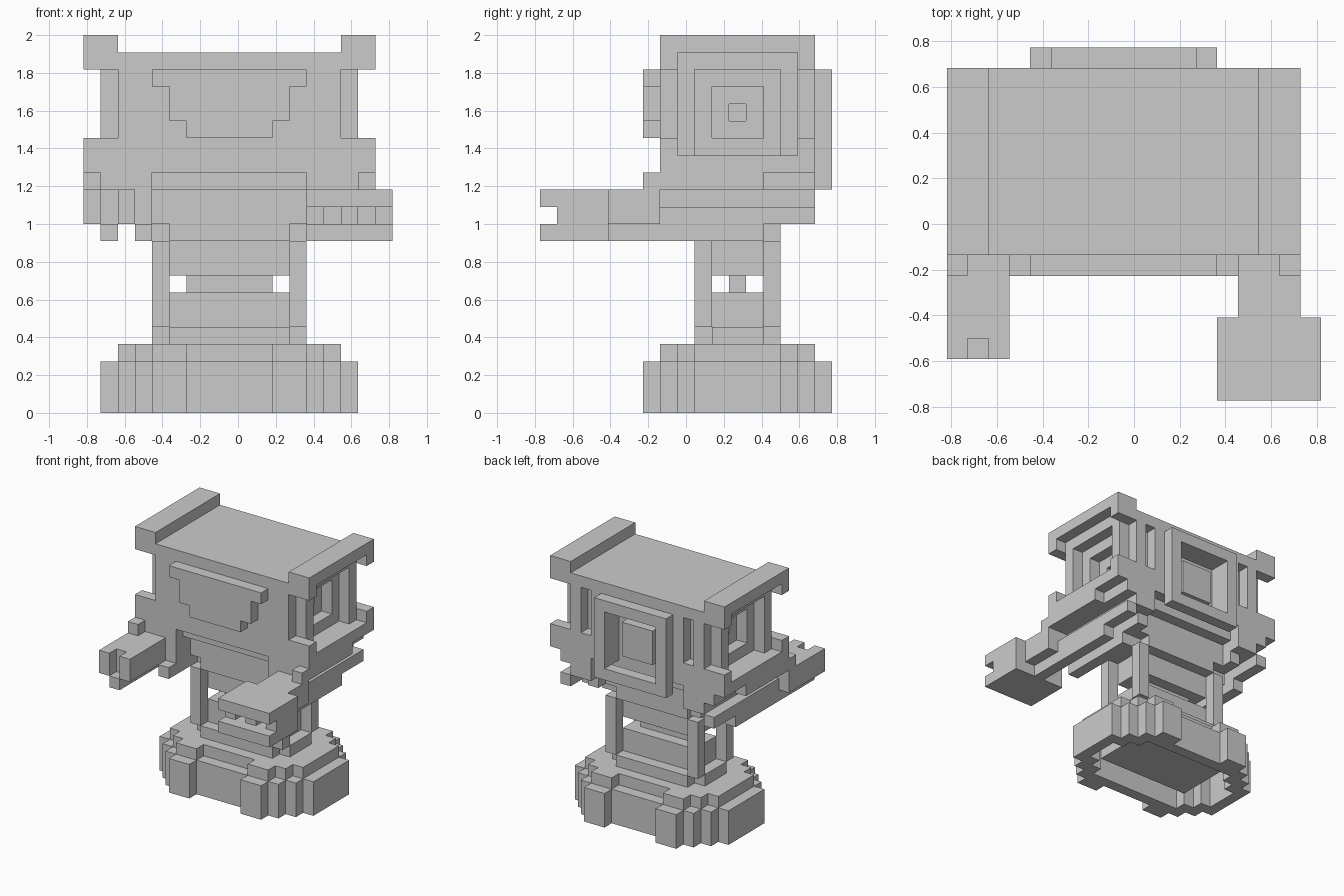
import bpy
import bmesh

cube = bpy.data.objects.get("Cube")
if cube:
    bpy.data.objects.remove(cube, do_unlink=True)

UNIT = 1 / 11        # edge of one block
Y_SHIFT = -2.5       # grid row zero in blocks

grey = bpy.data.materials.new("plain grey")
grey.use_nodes = True
COLOUR = (0.6, 0.6, 0.6, 1)
grey.diffuse_color = COLOUR
grey.node_tree.nodes["Principled BSDF"].inputs["Base Color"].default_value = COLOUR


def cells(x, y, z):
    """All grid cells inside a box given as three (low, high) ranges."""
    return {(i, j, k) for i in range(*x) for j in range(*y) for k in range(*z)}


def mirrored(block):
    """Reflect cells about the body's middle plane."""
    return {(-2 - i, j, k) for i, j, k in block}


def both(x, y, z):
    block = cells(x, y, z)
    return block | mirrored(block)


def wide(half, y, z):
    """Box centred on the body, reaching from -half - 1 to half."""
    return cells((-half - 1, half), y, z)


def build(name, block):
    """Turn a set of cells into a mesh of its exposed faces."""
    bm = bmesh.new()
    corners = {}

    def vert(p):
        if p not in corners:
            x, y, z = p
            corners[p] = bm.verts.new((x * UNIT, (y + Y_SHIFT) * UNIT, z * UNIT))
        return corners[p]

    for cell in block:
        for axis in range(3):
            u, v = (axis + 1) % 3, (axis + 2) % 3
            for side in (0, 1):
                near = list(cell)
                near[axis] += 2 * side - 1
                if tuple(near) in block:
                    continue
                loop = []
                for a, b in ((0, 0), (1, 0), (1, 1), (0, 1)):
                    p = list(cell)
                    p[axis] += side
                    p[u] += a
                    p[v] += b
                    loop.append(vert(tuple(p)))
                bm.faces.new(loop if side else loop[::-1])
    mesh = bpy.data.meshes.new(name)
    bm.to_mesh(mesh)
    bm.free()
    mesh.materials.append(grey)
    obj = bpy.data.objects.new(name, mesh)
    bpy.context.collection.objects.link(obj)


def stepped(half, y, z, steps):
    """Oval slab with staircase corners."""
    out = set()
    for i in range(steps):
        out |= wide(half - i, (y[0] - i, y[1] + i), z)
    return out


# Base: a hollow ring with recessed front and back, a core inside, an upper tier
base = stepped(7, (3, 8), (0, 3), 4)
base -= wide(2, (0, 1), (0, 3)) | wide(2, (10, 11), (0, 3))
base -= stepped(6, (4, 7), (0, 3), 3)
build("base", base)
build("base_core", wide(4, (3, 8), (1, 3)))
tier = stepped(6, (3, 8), (3, 4), 3)
build("base_tier", tier - wide(2, (1, 2), (3, 4)) - wide(2, (9, 10), (3, 4)))

# Pedestal: cross-shaped ends, two blocks joined by a thin neck, corner posts
for part, z in (("footing", (4, 5)), ("pedestal_cap", (10, 11))):
    build(part, wide(3, (3, 8), z) | wide(4, (4, 7), z))
build("lower_block", wide(3, (4, 7), (5, 7)))
build("neck", wide(2, (5, 6), (7, 8)))
build("upper_block", wide(3, (4, 7), (8, 10)))
build("corner_posts", both((3, 4), (3, 4), (5, 10)) | both((3, 4), (7, 8), (5, 10)))

# Underside of the body, stepping inward between rails
build("under_block", wide(4, (3, 8), (11, 12)))
build("under_slab", wide(6, (1, 10), (12, 13)) - wide(4, (1, 3), (12, 13))
      - wide(4, (8, 10), (12, 13)))
build("outer_rails", both((6, 7), (1, 10), (11, 12)))
build("inner_rails", both((4, 5), (0, 7), (10, 11)) | both((4, 5), (1, 9), (11, 12)))
build("lower_body", wide(7, (1, 10), (13, 14)) - wide(4, (1, 2), (13, 14))
      - wide(4, (9, 10), (13, 14)))
build("shoulder_rails", both((7, 8), (0, 7), (13, 14)))

# Head: a box carved by stepped side windows, corner recesses and back openings
head = wide(8, (1, 10), (14, 22)) - wide(6, (1, 10), (21, 22))
head -= both((7, 8), (1, 10), (16, 20))
head -= both((7, 8), (2, 9), (15, 21))
head -= both((6, 7), (1, 2), (16, 20)) | both((6, 7), (9, 10), (16, 20))
head -= both((6, 7), (3, 8), (15, 20))
head -= both((5, 6), (4, 7), (16, 19))
head -= both((4, 5), (5, 6), (17, 18))
head -= both((4, 5), (9, 10), (16, 20))
head -= wide(2, (9, 10), (14, 19))
head |= wide(1, (9, 10), (15, 18))
build("head", head)

# Back frame and stepped front plate
build("back_frame", wide(3, (10, 11), (13, 20)) - wide(2, (10, 11), (14, 19)))
build("front_plate", wide(4, (0, 1), (19, 20)) | wide(3, (0, 1), (17, 19))
      | wide(2, (0, 1), (16, 17)))

# Right arm with a notched tip and a rail beneath
arm = cells((-9, -6), (-4, 1), (11, 13)) | cells((-8, -7), (-4, 7), (10, 11))
build("right_arm", arm - cells((-8, -7), (-4, -3), (11, 13)))

# Left arm with a rail beneath and a broad slotted hand
build("left_arm", cells((5, 8), (-2, 1), (11, 13)) | cells((6, 7), (-2, 7), (10, 11)))
hand = cells((4, 9), (-6, -2), (10, 13)) - cells((4, 9), (-6, -5), (11, 12))
for finger in (5, 7):
    hand -= cells((finger, finger + 1), (-5, -4), (11, 12))
build("left_hand", hand)
